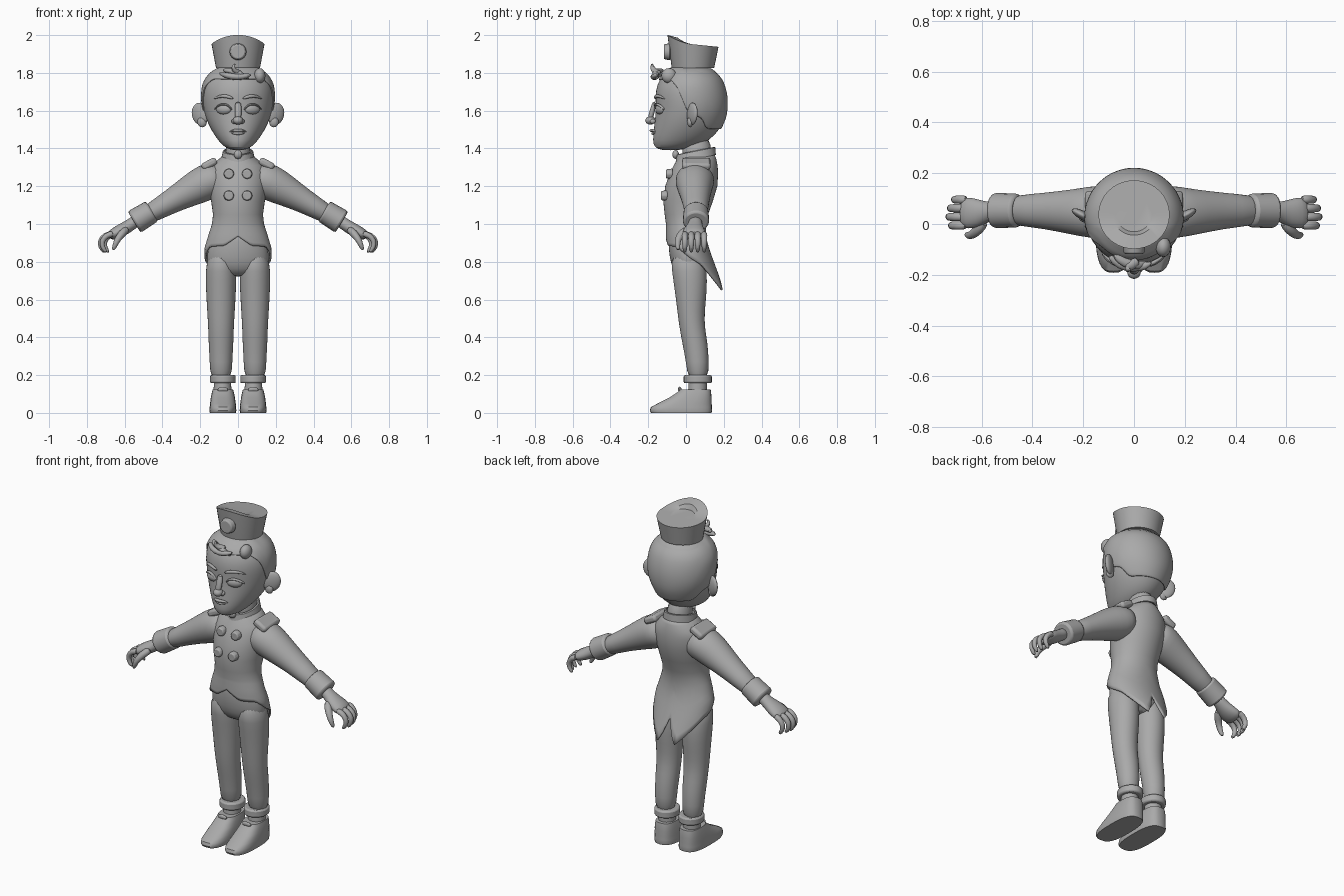
import bpy, bmesh, math
from mathutils import Vector, Matrix

if "Cube" in bpy.data.objects:
    bpy.data.objects.remove(bpy.data.objects["Cube"])

GREY = (0.4, 0.4, 0.4, 1)
grey = bpy.data.materials.new("plain grey")
grey.use_nodes = True
grey.diffuse_color = GREY
grey.node_tree.nodes["Principled BSDF"].inputs["Base Color"].default_value = GREY
SIDES = (("left", 1), ("right", -1))


def finish(name, bm, subsurf=0, bevel=0, solid=0, angle=40):
    bmesh.ops.recalc_face_normals(bm, faces=bm.faces)
    mesh = bpy.data.meshes.new(name)
    bm.to_mesh(mesh)
    bm.free()
    mesh.materials.append(grey)
    ob = bpy.data.objects.new(name, mesh)
    bpy.context.collection.objects.link(ob)
    if solid:
        ob.modifiers.new("thickness", "SOLIDIFY").thickness = solid
    if bevel:
        mod = ob.modifiers.new("bevel", "BEVEL")
        mod.width, mod.segments = bevel, 2
    if subsurf:
        mod = ob.modifiers.new("smooth", "SUBSURF")
        mod.levels = mod.render_levels = subsurf
    bpy.ops.object.select_all(action="DESELECT")
    ob.select_set(True)
    bpy.context.view_layer.objects.active = ob
    bpy.ops.object.shade_smooth_by_angle(angle=math.radians(angle))
    return ob


def skin(name, rings, cap=True, **style):
    bm = bmesh.new()
    loops = [[bm.verts.new(p) for p in ring] for ring in rings]
    n = len(loops[0])
    for low, high in zip(loops, loops[1:]):
        for i in range(n):
            j = (i + 1) % n
            bm.faces.new((low[i], low[j], high[j], high[i]))
    if cap:
        bm.faces.new(loops[0])
        bm.faces.new(loops[-1])
    return finish(name, bm, **style)


def oval(row, a, cx=0, power=1):
    """Point on a level oval; row is (height, half width, front y, back y)."""
    z, rx, front, back = row
    s, c = math.sin(a), math.cos(a)
    sx = math.copysign(abs(s) ** power, s)
    cy = math.copysign(abs(c) ** power, c)
    return Vector((cx + rx * sx, (front + back) / 2 - (back - front) / 2 * cy, z))


def stack(name, rows, n=24, cx=0, power=1, tilt=0, **style):
    rings = [[oval(r, math.tau * i / n, cx, power) for i in range(n)] for r in rows]
    for ring in rings:
        for p in ring:
            p.z += tilt * p.y
    return skin(name, rings, **style)


def tube(name, path, s=1, n=12, **style):
    """Tapered tube; each path entry is (x, y, z, depth radius, height radius)."""
    pts = [Vector((s * p[0], p[1], p[2])) for p in path]
    rings = []
    for k, p in enumerate(pts):
        along = (pts[min(k + 1, len(pts) - 1)] - pts[max(k - 1, 0)]).normalized()
        up = along.cross(Vector((0, 1, 0))).normalized()
        side = up.cross(along)
        rings.append([p + side * path[k][3] * math.cos(math.tau * i / n)
                      + up * path[k][4] * math.sin(math.tau * i / n) for i in range(n)])
    return skin(name, rings, **style)


def ball(name, loc, scale, turn=(0, 0, 0), seg=20):
    bm = bmesh.new()
    bmesh.ops.create_uvsphere(bm, u_segments=seg, v_segments=seg // 2, radius=1)
    rot = Matrix.Rotation(turn[2], 4, "Z") @ Matrix.Rotation(turn[1], 4, "Y") @ Matrix.Rotation(turn[0], 4, "X")
    bm.transform(Matrix.Translation(loc) @ rot @ Matrix.Diagonal((*scale, 1)))
    return finish(name, bm, angle=60)


def disc(name, loc, radius, depth, n):
    bm = bmesh.new()
    bmesh.ops.create_cone(bm, cap_ends=True, segments=n, radius1=radius, radius2=radius * 0.85, depth=depth)
    bm.transform(Matrix.Translation(loc) @ Matrix.Rotation(math.pi / 2, 4, "X"))
    return finish(name, bm, bevel=depth / 6)


def lerp_table(table, x):
    for a, b in zip(table, table[1:]):
        if min(a[0], b[0]) <= x <= max(a[0], b[0]):
            t = (x - a[0]) / (b[0] - a[0])
            return [u + (v - u) * t for u, v in zip(a, b)]
    return list(table[0] if abs(x - table[0][0]) < abs(x - table[-1][0]) else table[-1])


# Head with a hair shell over the scalp
HEAD = [(1.39, .03, -.13, -.04), (1.405, .07, -.168, .04), (1.44, .105, -.178, .125), (1.5, .145, -.172, .18),
        (1.56, .172, -.165, .208), (1.62, .187, -.16, .217), (1.68, .192, -.165, .216), (1.74, .185, -.155, .2),
        (1.79, .16, -.125, .175), (1.825, .12, -.085, .14), (1.84, .07, -.04, .09)]
stack("head", HEAD, subsurf=1)
scalp = [(z, rx + .006, f - .006, b + .006) for z, rx, f, b in HEAD if z > 1.45]
HAIRLINE = [(0, 1.765), (50, 1.77), (70, 1.72), (85, 1.58), (110, 1.56), (125, 1.49), (180, 1.47)]
rings = []
for k in range(9):
    ring = []
    for i in range(48):
        a = math.tau * i / 48
        edge = lerp_table(HAIRLINE, math.degrees(min(a, math.tau - a)))[1]
        ring.append(oval(lerp_table(scalp, edge + (1.835 - edge) * k / 8), a))
    rings.append(ring)
skin("hair", rings, cap=False, solid=.008, subsurf=1)

# Front quiff of curled strands
tube("quiff_low", [(-.1, -.125, 1.8, .01, .008), (-.06, -.16, 1.785, .022, .018), (0, -.17, 1.775, .022, .018),
                   (.05, -.165, 1.785, .016, .014), (.07, -.15, 1.79, .004, .004)], subsurf=1)
tube("quiff_mid", [(-.08, -.12, 1.815, .012, .01), (-.04, -.155, 1.81, .02, .016), (.02, -.165, 1.795, .02, .016),
                   (.06, -.15, 1.765, .004, .004)], subsurf=1)
tube("quiff_curl", [(.02, -.14, 1.8, .02, .016), (-.015, -.165, 1.805, .02, .016), (-.03, -.18, 1.83, .013, .012),
                    (-.015, -.18, 1.85, .004, .004)], subsurf=1)
ball("hair_tuft", (.115, -.09, 1.785), (.03, .04, .04))

# Face
ball("nose", (0, -.188, 1.548), (.027, .028, .022))
tube("nose_bridge", [(0, -.165, 1.65, .012, .018), (0.001, -.178, 1.6, .014, .018), (0, -.19, 1.555, .016, .02)], subsurf=1)
tube("upper_lip", [(-.048, -.158, 1.487, .006, .003), (-.015, -.18, 1.497, .012, .009), (0, -.182, 1.494, .012, .008),
                   (.015, -.18, 1.497, .012, .009), (.048, -.158, 1.487, .006, .003)], subsurf=1)
tube("lower_lip", [(-.042, -.158, 1.483, .006, .003), (0, -.18, 1.477, .014, .011), (.042, -.158, 1.483, .006, .003)], subsurf=1)
for side, s in SIDES:
    ball(side + "_eye", (s * .075, -.138, 1.607), (.043, .02, .027), (0, 0, s * .4))
    ball(side + "_nostril", (s * .022, -.176, 1.543), (.013, .016, .013), seg=12)
    tube(side + "_eyelid", [(.03, -.154, 1.6, .007, .004), (.05, -.163, 1.631, .01, .006), (.085, -.154, 1.638, .01, .006),
                            (.115, -.128, 1.62, .009, .005), (.125, -.115, 1.605, .004, .003)], s, subsurf=1)
    tube(side + "_eyebrow", [(.022, -.163, 1.663, .006, .006), (.06, -.162, 1.678, .009, .011),
                             (.1, -.14, 1.678, .009, .008), (.13, -.108, 1.66, .003, .003)], s, subsurf=1)
    ball(side + "_ear", (s * .2, .033, 1.583), (.05, .018, .06), (0, s * .25, s * .5))
    ball(side + "_ear_lobe", (s * .19, .022, 1.54), (.025, .016, .028))

# Flared cap with a raised front and round badge
rings = []
for z, grow, lift in ((1.825, .83, 0), (1.832, .84, 0), (1.952, 1, 1), (1.952, .6, .75), (1.952, .5, 0)):
    ring = [oval((z, .14 * grow, .037 - .135 * grow, .037 + .135 * grow), math.tau * i / 40) for i in range(40)]
    for i, p in enumerate(ring):
        front = max(0, math.cos(math.tau * i / 40))
        p.z += -.1 * (p.y - .03) * (z > 1.9) + .036 * lift * front ** 2
    rings.append(ring)
skin("cap", rings, angle=30)
disc("cap_badge", (0, -.1, 1.912), .046, .035, 16)

# Neck and standing collar
stack("neck", [(1.3, .075, -.02, .14), (1.37, .065, -.02, .135), (1.47, .065, -.02, .13)], subsurf=1)
stack("collar", [(1.335, .09, -.055, .158), (1.375, .08, -.05, .155), (1.378, .072, -.042, .147), (1.34, .07, -.04, .145)],
      n=32, tilt=.2, cap=False)
ball("collar_stud", (0, -.055, 1.368), (.024, .018, .024), seg=10)

# Tailcoat: body plus a skirt whose hem drops into two tails
COAT = [(1.37, .07, -.03, .15), (1.345, .1, -.045, .16), (1.31, .14, -.065, .167), (1.27, .155, -.085, .17),
        (1.2, .153, -.11, .166), (1.12, .142, -.12, .142), (1.05, .132, -.113, .117), (1, .138, -.106, .106),
        (.93, .16, -.107, .106), (.87, .178, -.105, .122), (.78, .176, -.09, .155), (.65, .15, -.06, .205)]
HEM = [(0, .935), (25, .885), (60, .88), (90, .82), (115, .785), (140, .7), (158, .65), (171, .71), (180, .79)]
N = 64
rings = [[oval(row, math.tau * i / N) for i in range(N)] for row in COAT[:8]]
for k in range(1, 8):
    ring = []
    for i in range(N):
        a = math.tau * i / N
        hem = lerp_table(HEM, math.degrees(min(a, math.tau - a)))[1]
        ring.append(oval(lerp_table(COAT, 1 + (hem - 1) * k / 7), a))
    rings.append(ring)
skin("tailcoat", rings, cap=False, solid=.01, angle=50)

# Trousers seat
stack("trousers_seat", [(1, .12, -.09, .09), (.9, .155, -.095, .095), (.82, .168, -.088, .105), (.76, .16, -.07, .1),
                        (.72, .1, -.03, .07)], subsurf=1)

LEG = [(.85, .07, -.085, .09), (.75, .083, -.075, .112), (.65, .08, -.06, .112), (.53, .073, -.045, .098),
       (.45, .068, -.035, .1), (.37, .066, -.02, .115), (.27, .06, 0, .122), (.17, .057, .01, .118)]
SHOE = [(0, .069, -.185, .135), (.012, .071, -.192, .138), (.03, .07, -.186, .137), (.05, .068, -.15, .136),
        (.08, .064, -.09, .135), (.11, .058, -.045, .133), (.125, .054, -.03, .13)]

for side, s in SIDES:
    # Legs, ankle cuffs and shoes
    bm_shift = s * .085
    stack(side + "_trouser_leg", LEG, cx=s * .09, subsurf=1)
    stack(side + "_ankle_cuff", [(.157, .068, -.012, .137), (.2, .068, -.012, .137)], cx=s * .08, bevel=.008)
    stack(side + "_ankle", [(.1, .048, .01, .11), (.17, .045, .015, .11)], cx=s * .082)
    stack(side + "_shoe", SHOE, n=32, cx=s * .08, power=.72)
    tube(side + "_shoe_tongue", [(.05, -.028, .118, .008, .012), (.08, -.036, .13, .01, .014), (.11, -.028, .118, .008, .012)],
         s, subsurf=1)

    # Sleeves, cuffs and shoulder boards
    tube(side + "_sleeve", [(.07, .05, 1.245, .09, .075), (.14, .047, 1.235, .108, .1), (.21, .046, 1.2, .096, .094),
                            (.3, .05, 1.15, .08, .074), (.4, .053, 1.093, .066, .058), (.5, .053, 1.035, .058, .05)],
         s, n=20, subsurf=1)
    tube(side + "_sleeve_cuff", [(.455, .053, 1.068, .066, .062), (.55, .053, 1.01, .07, .066)], s, n=20, bevel=.012)
    bm = bmesh.new()
    bmesh.ops.create_cube(bm, size=1)
    bm.transform(Matrix.Translation((s * .152, .055, 1.318)) @ Matrix.Rotation(s * .5, 4, "Y")
                 @ Matrix.Diagonal((.085, .15, .04, 1)))
    finish(side + "_shoulder_board", bm, bevel=.014)

    # Hands with curled fingers
    tube(side + "_hand", [(.52, .05, 1.03, .036, .034), (.57, .05, .995, .036, .032), (.61, .042, .97, .056, .036),
                          (.65, .043, .95, .064, .033), (.685, .045, .935, .058, .024)], s, n=16, subsurf=1)
    for i, (finger, reach) in enumerate((("index", 0), ("middle", .01), ("ring", .004), ("little", -.012))):
        y = -.006 + i * .034
        tube(f"{side}_{finger}_finger", [(.655, y, .95, .018, .018), (.695 + reach, y, .942, .018, .017),
                                         (.722 + reach, y, .91, .016, .016), (.718 + reach, y, .875, .014, .014),
                                         (.695 + reach, y, .848, .008, .008)], s, n=10, subsurf=1)
    tube(side + "_thumb", [(.585, .015, .975, .024, .022), (.615, -.025, .95, .023, .022), (.64, -.045, .915, .018, .017),
                           (.652, -.045, .885, .015, .014), (.662, -.04, .86, .008, .008)], s, n=10, subsurf=1)

    # Double row of coat buttons
    for row, z, y in (("upper", 1.265, -.088), ("lower", 1.15, -.115)):
        disc(f"{side}_{row}_button", (s * .048, y, z), .03, .034, 8)
